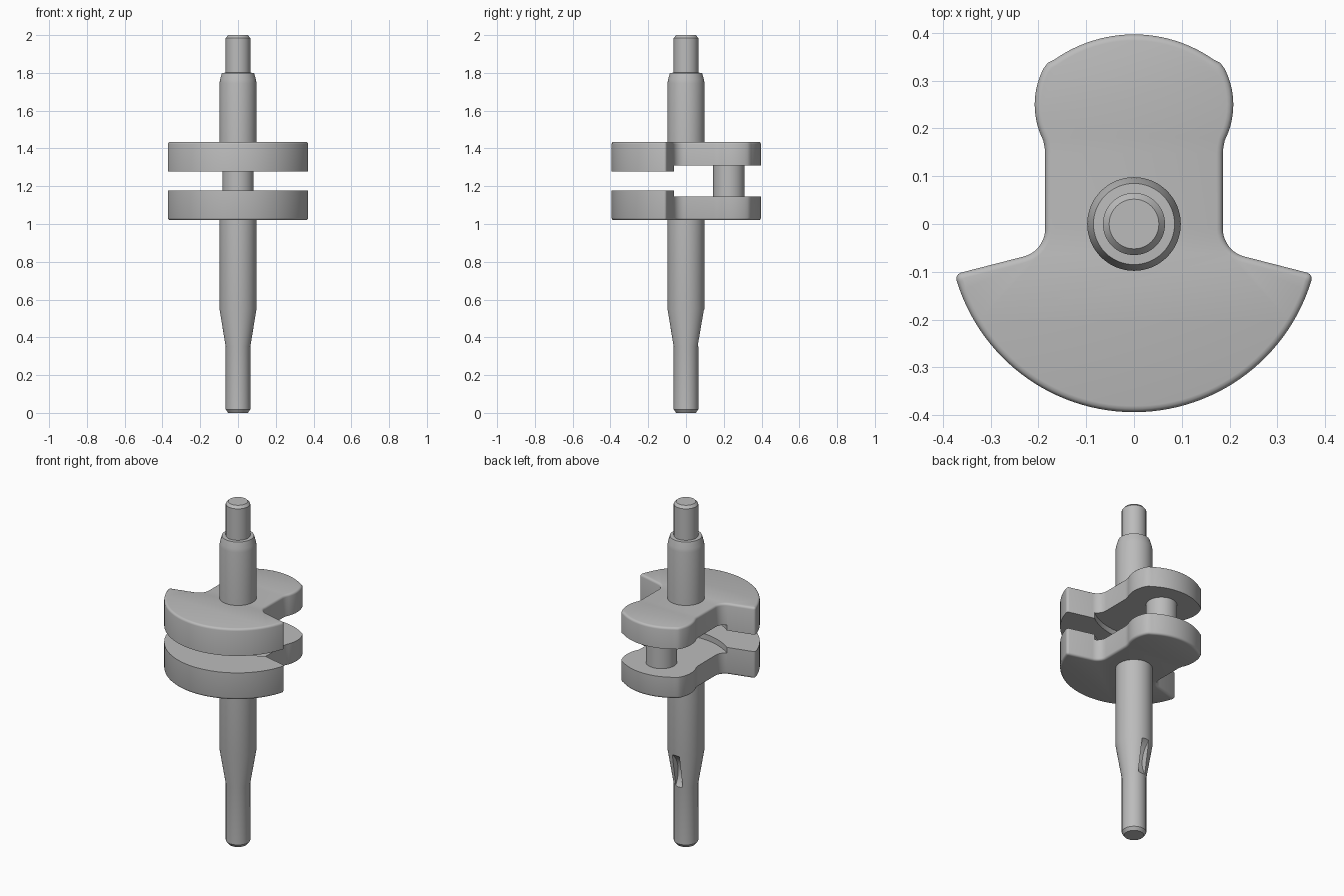
import bpy, bmesh
from math import sin, cos, radians, pi, atan2
from mathutils import Matrix, Vector

cube = bpy.data.objects.get("Cube")
if cube:
    bpy.data.objects.remove(cube, do_unlink=True)

steel = bpy.data.materials.new("steel grey")
steel.use_nodes = True
GREY = (0.5, 0.5, 0.5, 1)
steel.diffuse_color = GREY
steel.node_tree.nodes["Principled BSDF"].inputs["Base Color"].default_value = GREY

MID_Z = 1.2275            # plane the two webs mirror about
PIN_Y, PIN_R = 0.227, 0.083


def make_object(name, bm):
    bmesh.ops.recalc_face_normals(bm, faces=bm.faces[:])
    mesh = bpy.data.meshes.new(name)
    bm.to_mesh(mesh)
    bm.free()
    mesh.materials.append(steel)
    ob = bpy.data.objects.new(name, mesh)
    bpy.context.collection.objects.link(ob)
    return ob


def lathe(name, profile, steps=64):
    """Solid of revolution about z from (radius, z) pairs."""
    bm = bmesh.new()
    rings = [[bm.verts.new((r * cos(2 * pi * i / steps), r * sin(2 * pi * i / steps), z))
              for i in range(steps)] for r, z in profile]
    for a, b in zip(rings, rings[1:]):
        for i in range(steps):
            j = (i + 1) % steps
            bm.faces.new((a[i], a[j], b[j], b[i]))
    bm.faces.new(rings[0])
    bm.faces.new(rings[-1])
    return make_object(name, bm)


def disc(name, radius, depth, matrix, steps=96):
    bm = bmesh.new()
    bmesh.ops.create_cone(bm, cap_ends=True, segments=steps, radius1=radius,
                          radius2=radius, depth=depth, matrix=matrix)
    return make_object(name, bm)


def subtract(ob, cutter):
    cutter.hide_render = True
    mod = ob.modifiers.new("cut", 'BOOLEAN')
    mod.operation, mod.solver, mod.object = 'DIFFERENCE', 'EXACT', cutter
    bpy.context.view_layer.objects.active = ob
    bpy.ops.object.modifier_apply(modifier=mod.name)
    bpy.data.objects.remove(cutter, do_unlink=True)


def smooth(ob, angle=32):
    bpy.ops.object.select_all(action='DESELECT')
    ob.select_set(True)
    bpy.context.view_layer.objects.active = ob
    bpy.ops.object.shade_smooth_by_angle(angle=radians(angle))


def arc(cx, cy, r, start, end, n):
    angles = [radians(start + (end - start) * i / n) for i in range(n + 1)]
    return [(cx + r * cos(a), cy + r * sin(a)) for a in angles]


# Web outline: counterweight sector, waist fillet, pin lobe, crown
half = arc(0, -0.006, 0.388, -90, -14.8, 28)
corner = half[-1]
half += arc(0.246, -0.01, 0.06, 255, 180, 10)
half += [(0.186, 0.148), (0.187, 0.16)]
half += arc(0.043, 0.25, 0.165, -27, 27, 10)
half += [(0.181, 0.337)]
half += arc(0, 0.107, 0.29, 55, 90, 12)
outline = half + [(-x, y) for x, y in reversed(half[1:-1])]


def make_web(name, side):
    outer, inner = MID_Z + side * 0.2075, MID_Z + side * 0.0495
    bm = bmesh.new()
    rim = [bm.verts.new((x, y, outer)) for x, y in outline]
    back = [bm.verts.new((x, y, inner)) for x, y in outline]
    face = bm.faces.new(rim)
    bm.faces.new(back)
    for i in range(len(rim)):
        j = (i + 1) % len(rim)
        bm.faces.new((rim[i], rim[j], back[j], back[i]))
    bmesh.ops.recalc_face_normals(bm, faces=bm.faces[:])
    # Round the outer rim and the two counterweight tips
    tips = [e for e in bm.edges if all(abs(abs(v.co.x) - corner[0]) < 1e-4
                                       and abs(v.co.y - corner[1]) < 1e-4 for v in e.verts)]
    bmesh.ops.bevel(bm, geom=list(face.edges) + tips, offset=0.013, segments=3,
                    profile=0.5, affect='EDGES', clamp_overlap=False)
    web = make_object(name, bm)
    # Recessed cheek around the pin
    top = MID_Z + side * 0.0825
    subtract(web, disc("cheek_cutter", 0.365, 0.2,
                       Matrix.Translation((0, PIN_Y, top - side * 0.1)), 128))
    smooth(web)


make_web("lower_web", -1)
make_web("upper_web", 1)

# Crank pin between the webs
smooth(disc("crank_pin", PIN_R, 0.2, Matrix.Translation((0, PIN_Y, MID_Z)), 64))

# Lower shaft with taper and chamfered end
lower = lathe("lower_shaft", [(0.052, 0), (0.065, 0.018), (0.065, 0.35),
                              (0.098, 0.55), (0.098, 1.08)])
# Rounded key slot lying along the back of the taper
low, high = Vector((0, 0.065, 0.35)), Vector((0, 0.098, 0.55))
lean = atan2(high.y - low.y, high.z - low.z)
outward = Vector((0, cos(lean), -sin(lean)))
centre = (low + high) / 2 + outward * 0.105
subtract(lower, disc("key_cutter", 0.145, 0.045,
                     Matrix.Translation(centre) @ Matrix.Rotation(pi / 2, 4, 'Y'), 64))
smooth(lower, 25)

# Upper shaft with shoulder and chamfered journal
smooth(lathe("upper_shaft", [(0.098, 1.37), (0.098, 1.745), (0.095, 1.765), (0.085, 1.8),
                             (0.065, 1.801), (0.065, 1.985), (0.052, 2.0)]), 25)
